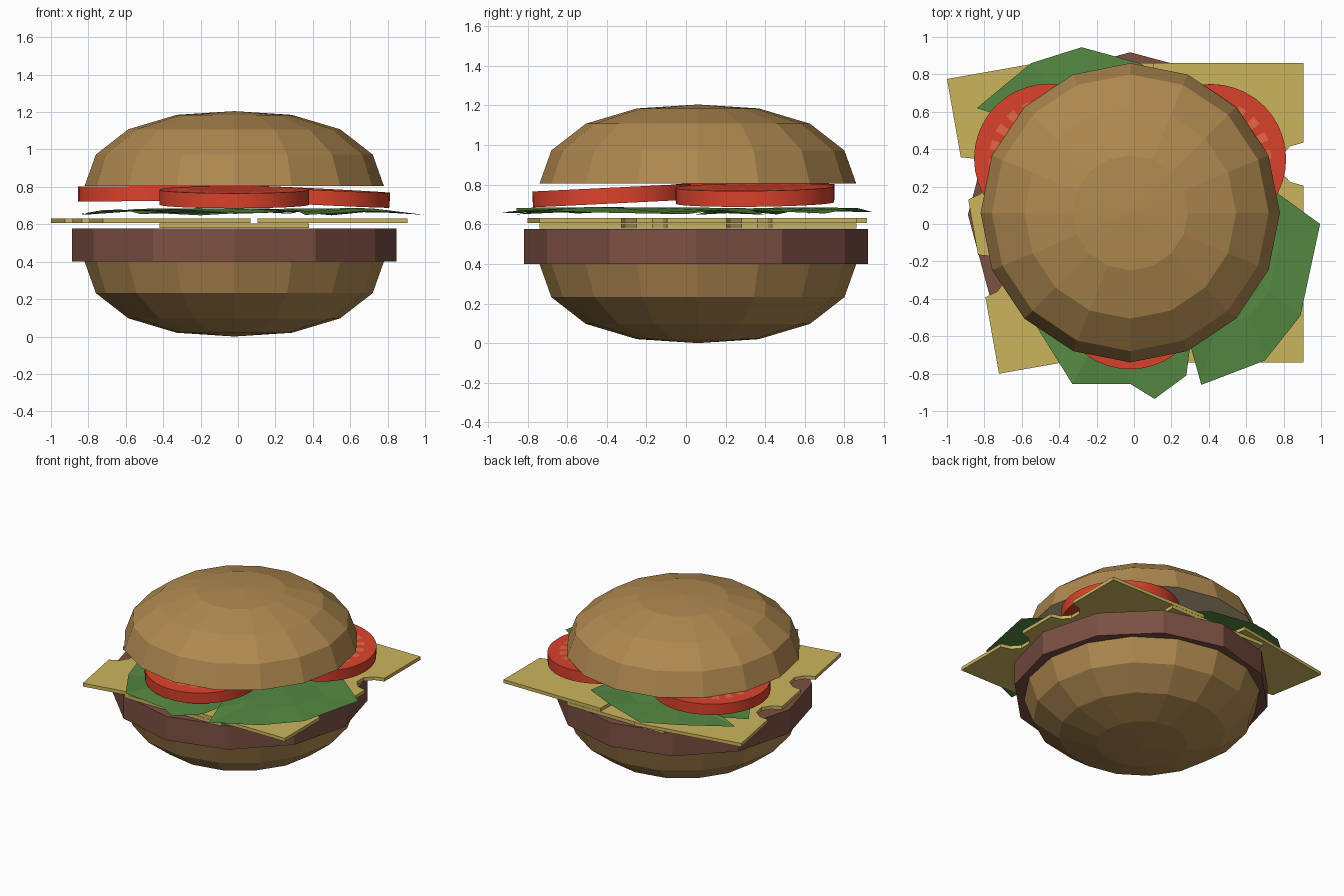
import bpy, bmesh, math, random
from mathutils import Matrix

if "Cube" in bpy.data.objects:
    bpy.data.objects.remove(bpy.data.objects["Cube"])

random.seed(4)
CX, CY = -0.02, 0.06


def material(name, rgb):
    m = bpy.data.materials.new(name)
    m.diffuse_color = (*rgb, 1)
    m.use_nodes = True
    m.node_tree.nodes["Principled BSDF"].inputs["Base Color"].default_value = m.diffuse_color
    return m


BUN = material("bun_crust", (0.43, 0.25, 0.08))
CRUMB = material("bun_crumb", (0.62, 0.50, 0.30))
MEAT = material("patty_brown", (0.20, 0.08, 0.055))
CHEESE = material("cheese_yellow", (0.60, 0.46, 0.11))
LEAF = material("lettuce_green", (0.09, 0.25, 0.055))
TOMATO = material("tomato_red", (0.72, 0.055, 0.025))
PULP = material("tomato_pulp", (0.78, 0.14, 0.06))


def finish(name, bm, mats, recalc=True):
    if recalc:
        bmesh.ops.recalc_face_normals(bm, faces=bm.faces)
    me = bpy.data.meshes.new(name)
    bm.to_mesh(me)
    bm.free()
    for m in mats:
        me.materials.append(m)
    ob = bpy.data.objects.new(name, me)
    bpy.context.collection.objects.link(ob)
    return ob


def lathe(name, profile, sides, mats, pick=lambda band, i: 0):
    """Spin (radius, z) points round z; pick chooses a material per face."""
    bm = bmesh.new()
    rings = []
    for r, z in profile:
        n = sides if r > 0 else 1
        rings.append([bm.verts.new((r * math.cos(2 * math.pi * i / sides),
                                    r * math.sin(2 * math.pi * i / sides), z)) for i in range(n)])
    for band, (a, b) in enumerate(zip(rings, rings[1:])):
        for i in range(sides):
            quad = [a[i % len(a)], a[(i + 1) % len(a)], b[(i + 1) % len(b)], b[i % len(b)]]
            f = bm.faces.new(list(dict.fromkeys(quad)))
            f.material_index = pick(band, i)
    return finish(name, bm, mats)


# Buns: 16-sided domes with a flat crumb face
dome = [(0.8, 0), (0.74, 0.168), (0.566, 0.303), (0.308, 0.38), (0, 0.4)]
for name, z, s in (("top_bun", 0.805, 1), ("bottom_bun", 0.4, -1)):
    prof = [(0, 0)] + [(r, s * h) for r, h in dome]
    bun = lathe(name, prof, 16, [BUN, CRUMB], lambda band, i: int(band == 0))
    bun.location = (CX, CY, z)

# Patty: 12-sided disc
patty = lathe("patty", [(0, 0.4), (0.868, 0.4), (0.868, 0.577), (0, 0.577)], 12, [MEAT])
patty.location = (CX, CY - 0.01, 0)


# Cheese: half slices with two rounded bites in each long edge
def cheese(name, x, y, z, turn):
    edge = [(0.4, -0.8)]
    for cy in (-0.27, 0.26):
        for d, inset in ((-0.115, 0), (-0.095, 0.07), (-0.04, 0.12), (0.04, 0.12), (0.095, 0.07), (0.115, 0)):
            edge.append((0.4 - inset, cy + d))
    edge.append((0.4, 0.8))
    outline = edge + [(-px, py) for px, py in reversed(edge)]
    bm = bmesh.new()
    face = bm.faces.new([bm.verts.new((px, py, 0)) for px, py in outline])
    up = bmesh.ops.extrude_face_region(bm, geom=[face])["geom"]
    bmesh.ops.translate(bm, vec=(0, 0, 0.025), verts=[v for v in up if isinstance(v, bmesh.types.BMVert)])
    ob = finish(name, bm, [CHEESE])
    ob.location = (x, y, z)
    ob.rotation_euler.z = math.radians(turn)


cheese("cheese_middle", -0.02, 0.06, 0.58, 0)
cheese("cheese_right", 0.505, 0.06, 0.606, 0)
cheese("cheese_left", -0.467, 0.057, 0.606, 10)


# Lettuce: crumpled faceted leaves
def lettuce(name, outline, centre):
    bm = bmesh.new()
    mid = bm.verts.new((*centre, 0.685))
    outer, inner = [], []
    for i, (x, y) in enumerate(outline):
        outer.append(bm.verts.new((x, y, (0.655, 0.675)[i % 2] + random.uniform(-0.008, 0.008))))
        inner.append(bm.verts.new((centre[0] + (x - centre[0]) * 0.55, centre[1] + (y - centre[1]) * 0.55,
                                   random.uniform(0.66, 0.69))))
    n = len(outline)
    for i in range(n):
        j = (i + 1) % n
        bm.faces.new((mid, inner[i], inner[j]))
        bm.faces.new((inner[i], outer[i], outer[j], inner[j]))
    finish(name, bm, [LEAF])


lettuce("lettuce_right", [(0.995, 0), (0.76, 0.17), (0.5, 0.4), (0.15, 0.3), (0.1, -0.1), (0.31, -0.68),
                          (0.36, -0.86), (0.70, -0.73), (0.89, -0.49)], (0.52, -0.2))
lettuce("lettuce_front", [(0.11, -0.935), (0.28, -0.81), (0.32, -0.5), (0.2, -0.1), (-0.3, 0), (-0.6, -0.25),
                          (-0.52, -0.55), (-0.33, -0.855), (-0.02, -0.855)], (-0.1, -0.45))
lettuce("lettuce_back", [(-0.28, 0.945), (-0.55, 0.86), (-0.84, 0.62), (-0.72, 0.58), (-0.84, 0.46),
                         (-0.65, 0.15), (-0.2, 0.05), (0.2, 0.3), (0.3, 0.7), (0.03, 0.86)], (-0.25, 0.5))

# Tomato slices: round discs with a ring of paler pulp cells on both faces
half = [(0, 0.04), (0.2, 0.04), (0.25, 0.04), (0.32, 0.04), (0.4, 0.04)]
prof = half + [(r, -z) for r, z in reversed(half)]
for name, loc, tilt in (("tomato_front", (-0.02, -0.375, 0.745), (2.8, 0)),
                        ("tomato_right", (0.412, 0.348, 0.748), (0.6, 2.8)),
                        ("tomato_left", (-0.455, 0.35, 0.764), (0, -0.3))):
    t = lathe(name, prof, 40, [TOMATO, PULP], lambda band, i: int(band in (2, 6) and i % 2 == 0))
    t.location = loc
    t.rotation_euler = (math.radians(tilt[0]), math.radians(tilt[1]), 0)
    bpy.context.view_layer.objects.active = t
    t.select_set(True)
    bpy.ops.object.shade_smooth_by_angle(angle=math.radians(30))
    t.select_set(False)
